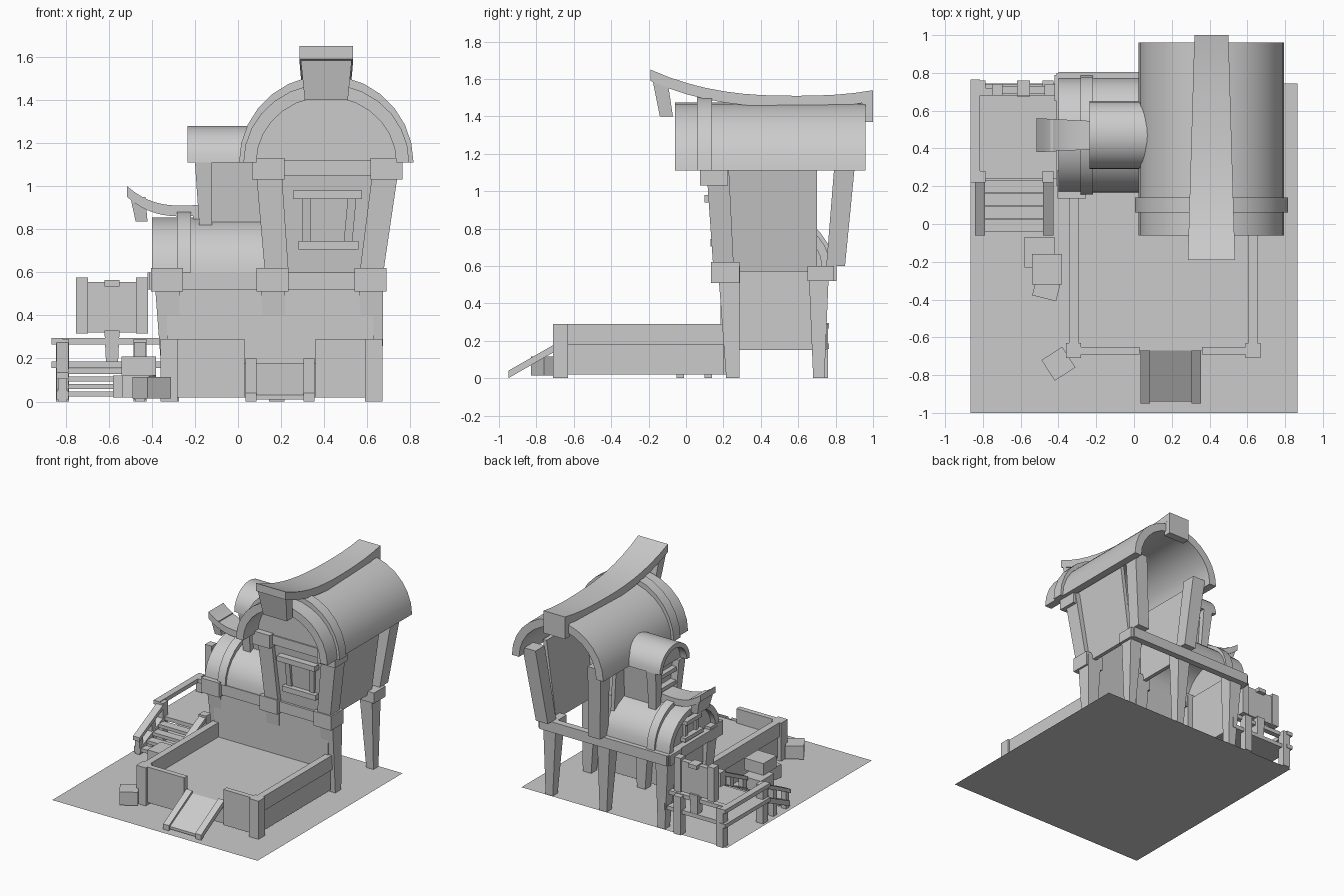
import bpy, bmesh
from math import sin, cos, pi, radians
from mathutils import Matrix

if "Cube" in bpy.data.objects:
    bpy.data.objects.remove(bpy.data.objects["Cube"], do_unlink=True)

GREY = (.6, .6, .6, 1)
mat = bpy.data.materials.new("plain grey")
mat.use_nodes = True
mat.diffuse_color = GREY
mat.node_tree.nodes["Principled BSDF"].inputs["Base Color"].default_value = GREY

# Shared levels and centre lines
PLATFORM, FENCE, STOREY, EAVE = .18, .29, .6, 1.11
MAIN_MID, WING_MID = .41, .47
BEAM_HEIGHT = (.52, STOREY)


def finish(name, bm, smooth=False):
    mesh = bpy.data.meshes.new(name)
    bm.to_mesh(mesh)
    bm.free()
    mesh.materials.append(mat)
    if smooth:
        mesh.shade_smooth()
        mesh.set_sharp_from_angle(angle=radians(35))
    ob = bpy.data.objects.new(name, mesh)
    bpy.context.collection.objects.link(ob)
    return ob


def loft(name, rings, smooth=False):
    """Skin rings of equal length and cap both ends."""
    bm = bmesh.new()
    verts = [[bm.verts.new(p) for p in ring] for ring in rings]
    for low, high in zip(verts, verts[1:]):
        for i in range(len(low)):
            bm.faces.new((low[i - 1], low[i], high[i], high[i - 1]))
    bm.faces.new(verts[0])
    bm.faces.new(verts[-1])
    bmesh.ops.recalc_face_normals(bm, faces=bm.faces)
    return finish(name, bm, smooth)


def rect(xs, ys, z):
    return [(xs[0], ys[0], z), (xs[1], ys[0], z), (xs[1], ys[1], z), (xs[0], ys[1], z)]


def around(mid, width):
    return (mid - width / 2, mid + width / 2)


def taper(name, low_xs, low_ys, high_xs, high_ys, zs):
    return loft(name, [rect(low_xs, low_ys, zs[0]), rect(high_xs, high_ys, zs[1])])


def box(name, xs, ys, zs):
    return taper(name, xs, ys, xs, ys, zs)


def post(name, x, y, zs, low, high, lean_x=0, lean_y=0):
    """Square post that widens from low to high and may lean."""
    return taper(name, around(x, low), around(y, low),
                 around(x + lean_x, high), around(y + lean_y, high), zs)


def crate(name, x, y, z, size, height=.1, turn=0):
    ob = post(name, 0, 0, (0, height), size, size)
    ob.data.transform(Matrix.Translation((x, y, z)) @ Matrix.Rotation(radians(turn), 4, 'Z'))


def slope(name, xs, start, end, thick):
    """Sloping plank between two (y, z) points."""
    section = [start, end, (end[0], end[1] - thick), (start[0], start[1] - thick)]
    return loft(name, [[(x, y, z) for y, z in section] for x in xs])


def place(axis, along, across, z):
    return (across, along, z) if axis == 'Y' else (along, across, z)


def arc(half, rise, steps=14):
    return [(half * cos(pi * i / steps), rise * sin(pi * i / steps)) for i in range(steps + 1)]


def vault(name, axis, span, mid, base, half, rise, thick):
    """Half-barrel roof shell."""
    rings = []
    for outer, inner in zip(arc(half, rise), arc(half - thick, rise - thick)):
        corners = [(span[0], outer), (span[1], outer), (span[1], inner), (span[0], inner)]
        rings.append([place(axis, a, mid + c, base + h) for a, (c, h) in corners])
    return loft(name, rings, True)


def gable(name, axis, start, mid, base, half, rise):
    """Half-disc wall closing a vault."""
    return loft(name, [[place(axis, a, mid + c, base + h) for c, h in arc(half, rise)]
                       for a in (start, start + .03)])


def ridge(name, axis, span, mid, low, lift, wide, narrow, thick):
    """Ridge cap that sweeps up towards its first end."""
    rings, steps = [], 12
    for i in range(steps + 1):
        t = i / steps
        z = low + lift * abs(1 - t / .65) ** 2.5
        half = (wide + (narrow - wide) * t) / 2
        along = span[0] + (span[1] - span[0]) * t
        rings.append([place(axis, along, mid + side * half, h)
                      for side, h in ((-1, z), (1, z), (1, z - thick), (-1, z - thick))])
    return loft(name, rings, True)


# Ground sheet
bm = bmesh.new()
bm.faces.new([bm.verts.new(p) for p in rect((-.865, .865), (-1, .745), 0)])
finish("ground", bm)

# Yard platform, low walls and corner posts
YARD = (-.67, .2)
box("yard_platform", (-.33, .64), YARD, (.02, PLATFORM))
for x in (-.32, .63):
    box("yard_side_wall", around(x, .05), YARD, (PLATFORM, FENCE))
    post("yard_corner_post", x, YARD[0], (0, FENCE), .08, .08)
for xs in ((-.3, .03), (.36, .62)):
    box("yard_front_wall", xs, around(YARD[0], .04), (.02, FENCE))

# Ramp into the yard
slope("ramp", around(.2, .25), (YARD[0], PLATFORM), (-.94, .03), .02)
for x in (.06, .33):
    slope("ramp_edge", around(x, .05), (YARD[0], .2), (-.95, .04), .04)

# Lower storey walls
box("lower_front_wall", (-.33, .63), around(.2, .03), (.02, STOREY))
box("lower_left_wall", around(-.33, .03), (.2, .75), (.15, STOREY))

# Lower storey posts, caps and beams
for x in (-.31, .18, .635):
    post("lower_front_post", x, .25, (0, STOREY), .07, .12, -.02, -.02)
    post("lower_back_post", x, .71, (0, STOREY), .06, .11, -.02)
    box("lower_front_cap", around(x - .02, .15), around(.21, .15), (.51, .62))
for x in (-.35, .62):
    box("lower_back_cap", around(x, .14), around(.72, .14), BEAM_HEIGHT)
for y in (.19, .78):
    box("lower_cross_beam", (-.4, .67), around(y, .05), BEAM_HEIGHT)
box("lower_left_beam", around(-.38, .06), (.2, .8), BEAM_HEIGHT)

# Tower walls
TOWER = (STOREY - .03, EAVE + .04)
taper("tower_front_wall", (.13, .64), around(.2, .03), (.1, .71), around(.15, .03), TOWER)
for low, high in ((.62, .7), (.14, .11)):
    taper("tower_side_wall", around(low, .03), (.2, .7), around(high, .03), (.16, .7), TOWER)

# Tower posts, caps and beam
for x, lean in ((.18, -.04), (.62, .07)):
    post("tower_front_post", x, .2, (STOREY, EAVE), .11, .12, lean, -.03)
    post("tower_back_post", x, .8, (STOREY, EAVE + .05), .1, .11, lean, .05)
    box("tower_cap", around(x + lean, .15), around(.15, .15), (1.03, 1.13))
box("tower_front_beam", (.1, .7), around(.14, .06), (1.05, 1.12))

# Tower window frame
box("window_head", around(.415, .32), (.1, .17), around(.96, .04))
box("window_sill", around(.42, .28), (.13, .2), around(.725, .04))
for x, lean in ((.32, 0), (.51, .02)):
    post("window_jamb", x, .18, (.73, .95), .04, .04, lean, -.03)

# Main roof with its band, gable and ridge
vault("main_roof", 'Y', (-.06, .96), MAIN_MID, EAVE, .385, .365, .06)
vault("main_roof_band", 'Y', (.06, .14), MAIN_MID, EAVE, .405, .405, .05)
gable("main_gable", 'Y', .12, MAIN_MID, EAVE, .33, .32)
ridge("main_ridge", 'Y', (-.19, 1), MAIN_MID, 1.51, .14, .25, .18, .06)
taper("main_ridge_front", around(MAIN_MID, .2), (-.14, -.07),
      around(MAIN_MID, .24), (-.18, -.1), (1.4, 1.6))
box("main_ridge_back", around(MAIN_MID, .18), (.94, 1), (1.37, 1.52))

# Side wing roof with its band, gable and ridge
vault("wing_roof", 'X', (-.4, .14), WING_MID, STOREY, .3, .255, .045)
vault("wing_roof_band", 'X', around(-.25, .065), WING_MID, STOREY, .315, .29, .05)
gable("wing_gable", 'X', -.36, WING_MID, STOREY, .27, .22)
ridge("wing_ridge", 'X', (-.515, -.12), WING_MID, .91, .09, .18, .14, .05)
taper("wing_ridge_front", (-.475, -.42), around(WING_MID, .14),
      (-.5, -.43), around(WING_MID, .17), (.835, .95))
box("wing_ridge_back", (-.21, -.12), around(WING_MID, .14), (.83, .9))

# Wing window frame
for z, width in ((.63, .22), (.75, .18)):
    box("wing_window_bar", (-.4, -.35), around(WING_MID, width), around(z, .03))
for side in (-1, 1):
    post("wing_window_jamb", -.365, WING_MID + side * .065, (.63, .75), .03, .03)

# Dormer above the wing
taper("dormer_body", (-.12, .12), around(WING_MID, .22),
      (-.15, .12), around(WING_MID, .28), (.8, EAVE + .03))
vault("dormer_roof", 'X', (-.235, .08), WING_MID, EAVE, .18, .17, .035)
gable("dormer_gable", 'X', -.18, WING_MID, EAVE, .15, .14)
for side in (-1, 1):
    post("dormer_post", -.15, WING_MID + side * .12, (.82, EAVE), .06, .08, -.01, side * .02)
for z in (.94, 1.04):
    box("dormer_window_bar", (-.18, -.13), around(WING_MID, .2), around(z, .03))

# Side deck with railings
DECK = .17
box("deck", (-.83, -.36), (.24, .74), around(DECK, .03))
for z in (DECK, FENCE - .01):
    box("deck_left_rail", around(-.84, .05), (.22, .765), around(z, .03))
    box("deck_back_rail", (-.86, -.36), around(.7, .04), around(z, .03))

# Deck posts and stair sides, one set for each side
for x in (-.815, -.455):
    for y in (.25, .73):
        post("deck_post", x, y, (0, FENCE), .06, .06)
    slope("stair_handrail", around(x, .055), (.25, FENCE), (-.06, .135), .03)
    slope("stair_stringer", around(x, .055), (.25, DECK + .02), (-.05, .05), .04)
    for y, top in ((.12, .2), (-.03, .13)):
        post("stair_baluster", x, y, (0, top), .04, .04)
for i in range(4):
    box("stair_tread", (-.8, -.47), around(.2 - i * .07, .065), around(.14 - i * .035, .025))

# Notice board on the deck
BOARD = -.585
box("board_panel", around(BOARD, .3), around(.71, .04), (.32, .555))
for side in (-1, 1):
    box("board_end", around(BOARD + side * .14, .055), around(.71, .06), (.315, .575))
box("board_crest", around(BOARD, .07), around(.72, .08), around(.55, .03))
post("board_post", BOARD, .71, (DECK, .33), .055, .07)

# Crates
crate("crate_back", -.5, -.15, .02, .16)
crate("crate_front", -.46, -.33, .02, .13, turn=-14)
crate("crate_top", -.46, -.24, .12, .16, .09)
crate("crate_loose", -.4, -.74, .015, .13, turn=33)
